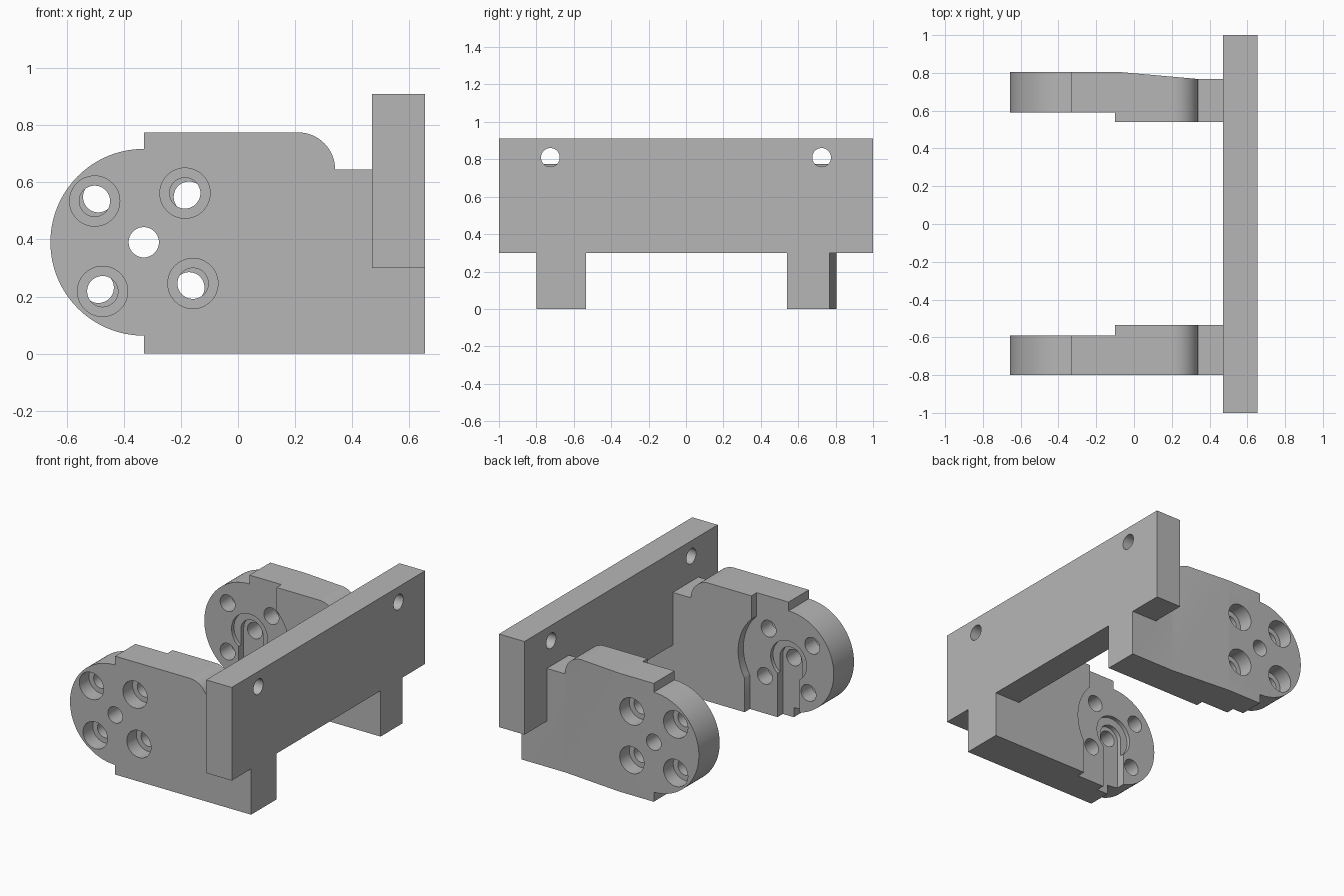
import bpy, bmesh
from math import sin, cos, radians
from mathutils import Vector

if "Cube" in bpy.data.objects:
    bpy.data.objects.remove(bpy.data.objects["Cube"])

grey = bpy.data.materials.new("plain_grey")
grey.use_nodes = True
GREY = (0.47, 0.47, 0.47, 1)
grey.diffuse_color = GREY
grey.node_tree.nodes["Principled BSDF"].inputs["Base Color"].default_value = GREY


def arc(cx, cy, r, a0, a1, n):
    """Points on an arc, angles in degrees."""
    angles = [radians(a0 + (a1 - a0) * i / n) for i in range(n + 1)]
    return [(cx + r * cos(a), cy + r * sin(a)) for a in angles]


def circle(cx, cy, r, n=48):
    return arc(cx, cy, r, 0, 360, n)[:-1]


def prism(name, points, axis, lo, hi):
    """Extrude an outline along x, y or z from lo to hi."""
    place = {"x": lambda a, b, d: (d, a, b),
             "y": lambda a, b, d: (a, d, b),
             "z": lambda a, b, d: (a, b, d)}[axis]
    bm = bmesh.new()
    face = bm.faces.new([bm.verts.new(place(a, b, lo)) for a, b in points])
    extruded = bmesh.ops.extrude_face_region(bm, geom=[face])["geom"]
    bmesh.ops.translate(bm, vec=Vector(place(0, 0, hi - lo)),
                        verts=[v for v in extruded if isinstance(v, bmesh.types.BMVert)])
    bmesh.ops.recalc_face_normals(bm, faces=bm.faces)
    mesh = bpy.data.meshes.new(name)
    bm.to_mesh(mesh)
    bm.free()
    mesh.materials.append(grey)
    obj = bpy.data.objects.new(name, mesh)
    bpy.context.collection.objects.link(obj)
    return obj


def select(obj):
    bpy.ops.object.select_all(action="DESELECT")
    obj.select_set(True)
    bpy.context.view_layer.objects.active = obj


def cut(obj, points, axis, lo, hi):
    """Subtract an extruded outline and discard the cutter."""
    cutter = prism("cutter", points, axis, min(lo, hi), max(lo, hi))
    mod = obj.modifiers.new("cut", "BOOLEAN")
    mod.operation, mod.solver, mod.object = "DIFFERENCE", "EXACT", cutter
    select(obj)
    bpy.ops.object.modifier_apply(modifier=mod.name)
    bpy.data.objects.remove(cutter)


def finish(obj):
    select(obj)
    bpy.ops.object.shade_smooth_by_angle(angle=radians(30))


# Main dimensions
CX, CZ, R = -0.33, 0.39, 0.327
PLATE_IN, PLATE_OUT, PLATE_LOW, PLATE_TOP = 0.47, 0.655, 0.30, 0.91
ARM_TOP, SHOULDER = 0.775, 0.645

# Cross plate with two bolt holes
plate = prism("cross_plate", [(-1, PLATE_LOW), (1, PLATE_LOW), (1, PLATE_TOP), (-1, PLATE_TOP)],
              "x", PLATE_IN, PLATE_OUT)
for y in (-0.725, 0.725):
    cut(plate, circle(y, 0.81, 0.05), "x", 0.4, 0.7)
finish(plate)

# Side outline of an arm: foot, shoulder, rounded top corner, round end
outline = [(CX, 0), (PLATE_OUT, 0), (PLATE_OUT, PLATE_LOW),
           (PLATE_IN, PLATE_LOW), (PLATE_IN, SHOULDER)]
outline += arc(0.21, SHOULDER, 0.13, 0, 90, 16)
outline += [(CX, ARM_TOP)] + arc(CX, CZ, R, 90, 270, 64)

# Inner pocket outline around the round end
pocket = [(-1, 1), (-1, -0.1), (-0.05, -0.1)]
pocket += arc(CX, CZ, R, -31, 45, 28) + [(-0.1, 1)]

# Keyhole slot outline, open at the bottom
keyhole = [(CX - 0.08, -0.1), (CX + 0.08, -0.1)] + arc(CX, CZ, 0.08, 0, 180, 24)


def build_arm(name, side, inner, outer, first_angle):
    arm = prism(name, outline, "y", *sorted((side * inner, side * outer)))
    if side > 0:
        # Slight taper on the outside toward the plate
        cut(arm, [(-0.08, outer), (0.335, 0.768), (0.8, 0.768), (0.8, 1), (-0.08, 1)],
            "z", -0.1, 1)
    cut(arm, pocket, "y", side * 0.4, side * 0.59)
    cut(arm, circle(CX, CZ, 0.13), "y", side * 0.4, side * 0.615)
    cut(arm, keyhole, "y", side * 0.4, side * 0.645)
    cut(arm, circle(CX, CZ, 0.053), "y", side * 0.4, side)
    # Four counterbored bolt holes
    for i in range(4):
        a = radians(first_angle + 90 * i)
        x, z = CX + 0.2245 * cos(a), CZ + 0.2245 * sin(a)
        cut(arm, circle(x, z, 0.054), "y", side * 0.4, side)
        cut(arm, circle(x, z, 0.088), "y", side * (outer - 0.1), side)
    finish(arm)


build_arm("front_arm", -1, 0.535, 0.80, 50)
build_arm("back_arm", 1, 0.54, 0.805, 45)
